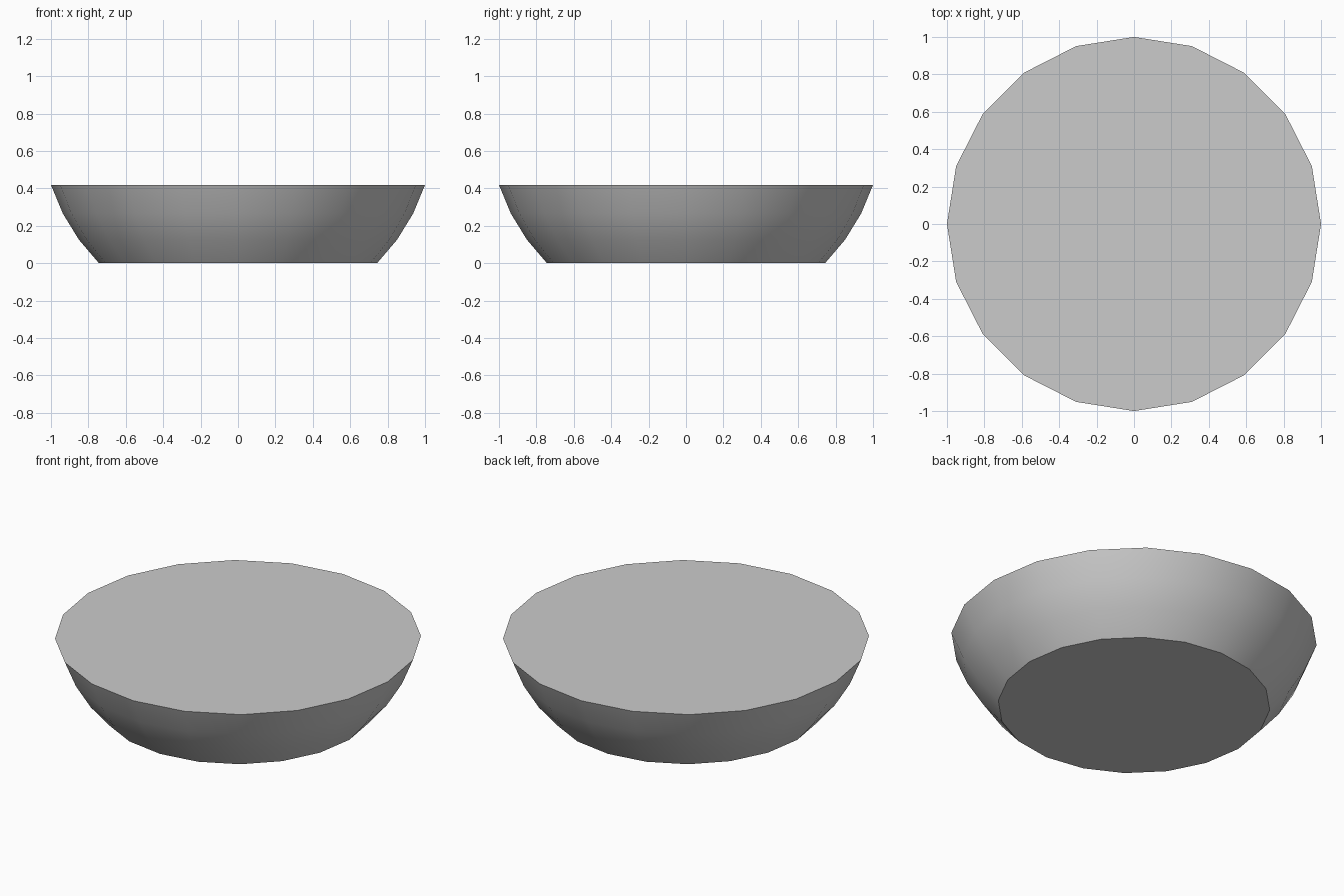
import bpy, bmesh
from math import radians, sin, cos, pi

if "Cube" in bpy.data.objects:
    bpy.data.objects.remove(bpy.data.objects["Cube"])

SIDES = 20
R = 1 / cos(radians(18))          # sphere radius the bowl is cut from
DROP = R * sin(radians(45))       # puts the flat base on z = 0

bm = bmesh.new()

# Rings of the sphere slice, from base to rim
rings = []
for lat in (45, 36, 27, 18):
    r, z = R * cos(radians(lat)), DROP - R * sin(radians(lat))
    rings.append([bm.verts.new((r * cos(2 * pi * i / SIDES), r * sin(2 * pi * i / SIDES), z))
                  for i in range(SIDES)])

# Curved wall
for low, high in zip(rings, rings[1:]):
    for i in range(SIDES):
        j = (i + 1) % SIDES
        bm.faces.new((low[i], low[j], high[j], high[i]))

# Flat base and flat top
bm.faces.new(rings[0][::-1])
bm.faces.new(rings[-1])

mesh = bpy.data.meshes.new("shallow_bowl")
bm.to_mesh(mesh)
bm.free()
bowl = bpy.data.objects.new("shallow_bowl", mesh)
bpy.context.collection.objects.link(bowl)

# Smooth wall, sharp base and rim
bpy.context.view_layer.objects.active = bowl
bowl.select_set(True)
bpy.ops.object.shade_smooth_by_angle(angle=radians(30))
